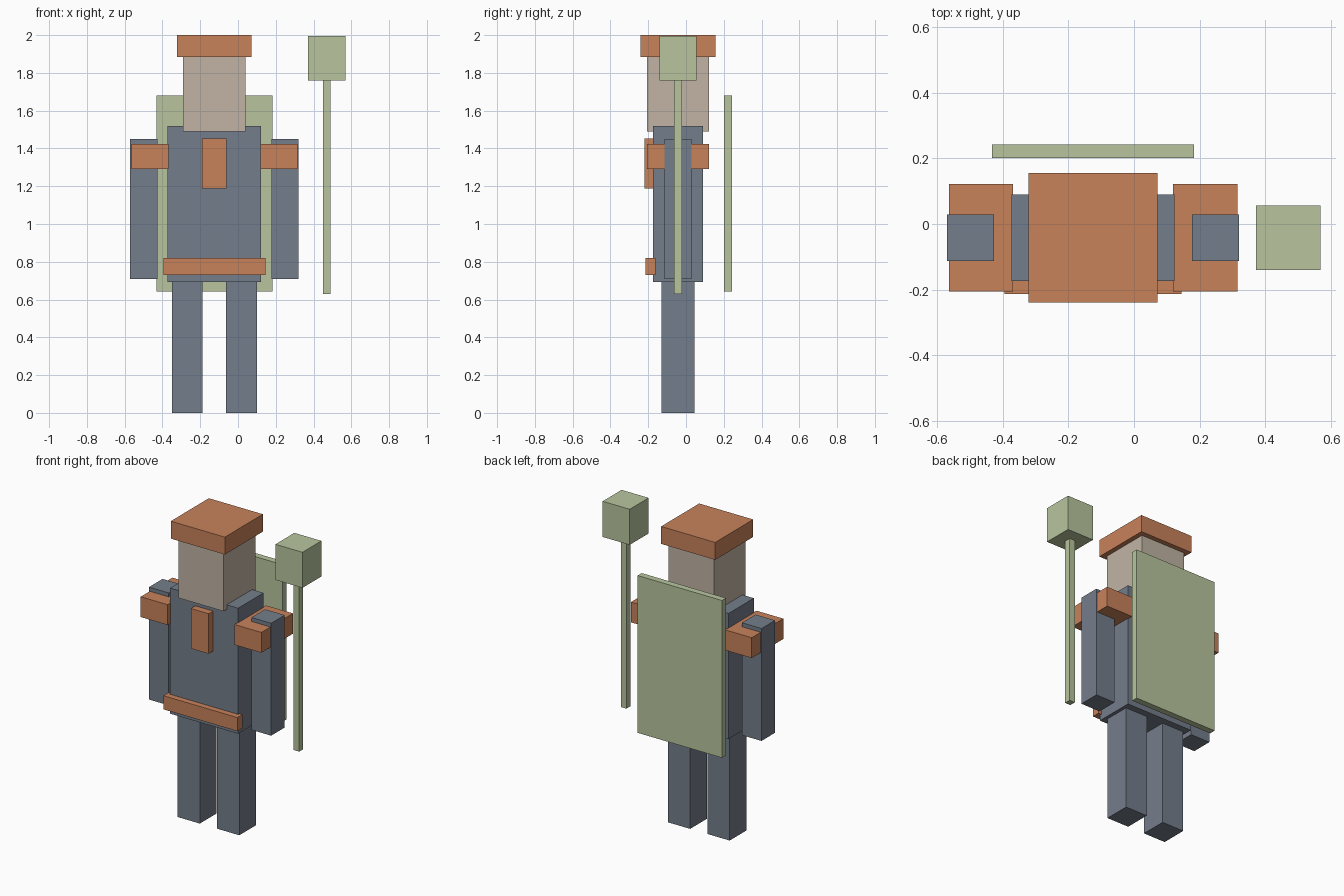
import bpy

default = bpy.data.objects.get("Cube")
if default:
    bpy.data.objects.remove(default, do_unlink=True)


def material(name, rgb):
    mat = bpy.data.materials.new(name)
    mat.use_nodes = True
    mat.diffuse_color = (*rgb, 1)
    mat.node_tree.nodes["Principled BSDF"].inputs["Base Color"].default_value = (*rgb, 1)
    return mat


slate = material("slate cloth", (0.175, 0.207, 0.256))
copper = material("copper trim", (0.578, 0.223, 0.105))
green = material("pale green", (0.479, 0.558, 0.342))
skin = material("tan skin", (0.533, 0.456, 0.371))

BODY_X = -0.125  # centre line of the figure
BODY_Y = -0.042


def box(name, mat, x, y, z, size_x, size_y, bottom_top):
    """Box centred on x, y, spanning bottom to top in z."""
    low, high = bottom_top
    bpy.ops.mesh.primitive_cube_add(size=1, location=(x, y, (low + high) / 2))
    obj = bpy.context.object
    obj.name = name
    obj.scale = (size_x, size_y, high - low)
    bpy.ops.object.transform_apply(location=False, rotation=False, scale=True)
    obj.data.materials.append(mat)
    return obj


# Body, head and hat
box("torso", slate, BODY_X, BODY_Y, 0, 0.496, 0.264, (0.692, 1.52))
box("head", skin, BODY_X, BODY_Y, 0, 0.33, 0.33, (1.49, 1.885))
box("hat", copper, BODY_X, BODY_Y, 0, 0.394, 0.396, (1.885, 2.0))

# Limbs and shoulder guards on both sides
for side, sign in (("left", 1), ("right", -1)):
    box(side + "_leg", slate, BODY_X + sign * 0.144, BODY_Y, 0, 0.163, 0.175, (0, 0.694))
    box(side + "_arm", slate, BODY_X + sign * 0.374, BODY_Y, 0, 0.143, 0.141, (0.709, 1.45))
    box(side + "_shoulder_guard", copper, BODY_X + sign * 0.342, BODY_Y, 0,
        0.196, 0.329, (1.29, 1.424))

# Trim on the front
box("belt", copper, BODY_X, -0.187, 0, 0.54, 0.053, (0.73, 0.82))
box("chest_plate", copper, BODY_X, -0.197, 0, 0.13, 0.046, (1.188, 1.452))

# Cape behind the back
box("cape", green, BODY_X, 0.222, 0, 0.615, 0.042, (0.643, 1.68))

# Staff beside the left hand
box("staff_shaft", green, 0.47, BODY_Y, 0, 0.04, 0.042, (0.63, 1.76))
box("staff_head", green, 0.47, BODY_Y, 0, 0.197, 0.197, (1.76, 1.995))
